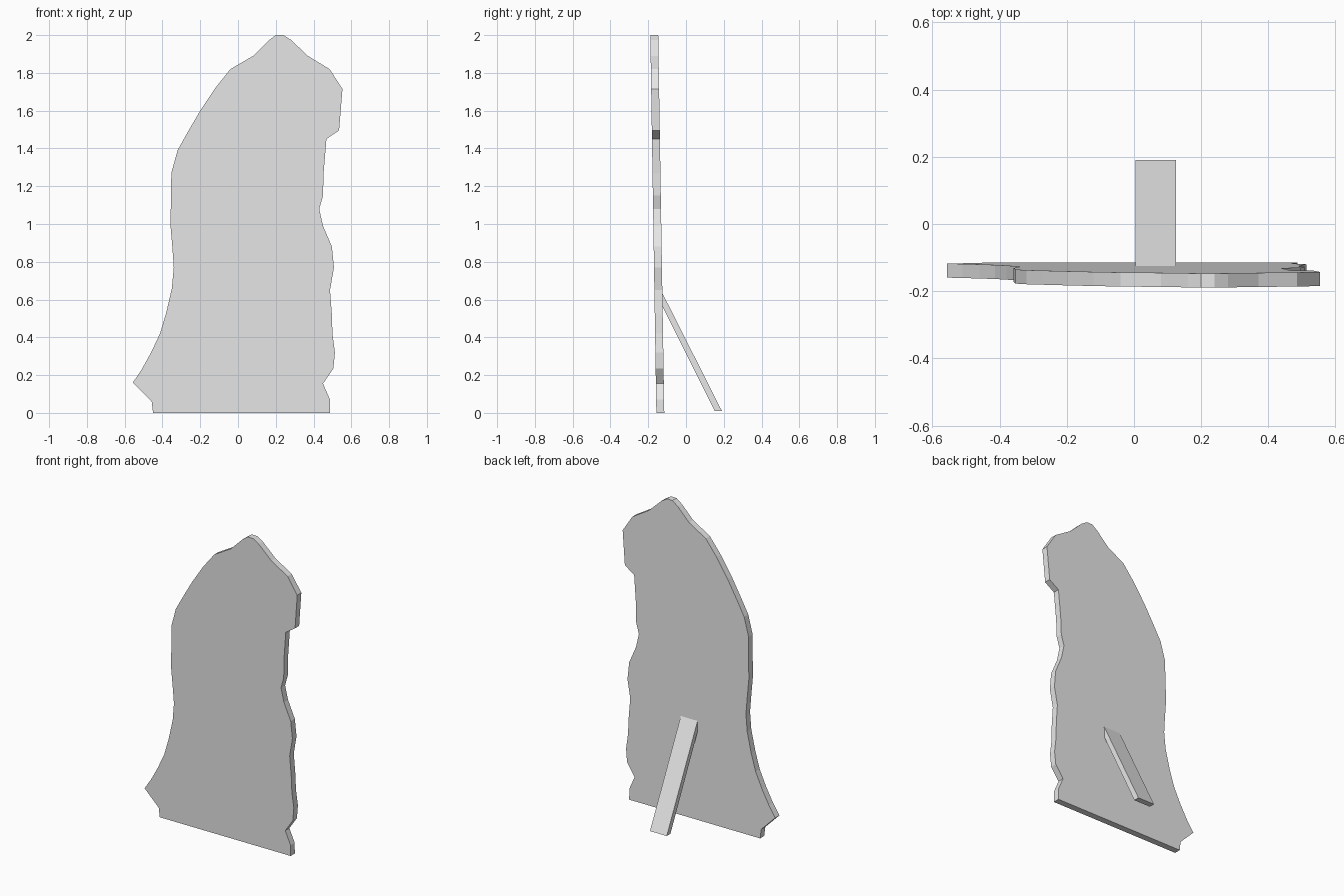
import bpy
import bmesh

default_cube = bpy.data.objects.get("Cube")
if default_cube:
    bpy.data.objects.remove(default_cube, do_unlink=True)


def make_material(name, color):
    material = bpy.data.materials.new(name)
    material.use_nodes = True
    material.diffuse_color = color
    shader = material.node_tree.nodes["Principled BSDF"]
    shader.inputs["Base Color"].default_value = color
    return material


def extrude_outline(name, outline, offset, material):
    """Build a flat-faced slab by extruding a closed 3D outline by an offset."""
    mesh = bpy.data.meshes.new(name)
    bm = bmesh.new()
    face = bm.faces.new([bm.verts.new(point) for point in outline])
    extruded = bmesh.ops.extrude_face_region(bm, geom=[face], use_keep_orig=True)
    moved = [item for item in extruded["geom"] if isinstance(item, bmesh.types.BMVert)]
    bmesh.ops.translate(bm, verts=moved, vec=offset)
    bmesh.ops.recalc_face_normals(bm, faces=bm.faces)
    bm.to_mesh(mesh)
    bm.free()
    mesh.materials.append(material)
    slab = bpy.data.objects.new(name, mesh)
    bpy.context.collection.objects.link(slab)
    return slab


grey = make_material("plain_grey", (0.8, 0.8, 0.8, 1))

# Standing panel: silhouette edges as (x, z), each side from bottom to top
right_edge = [
    (-.45, 0), (-.457, .06), (-.557, .16), (-.51, .23), (-.46, .32),
    (-.413, .42), (-.38, .53), (-.35, .66), (-.34, .77), (-.347, .87),
    (-.358, 1), (-.355, 1.12), (-.353, 1.27), (-.32, 1.39), (-.27, 1.48),
    (-.2, 1.6), (-.12, 1.72), (-.04, 1.82), (.08, 1.89), (.16, 1.97), (.2, 2),
]
left_edge = [
    (.487, 0), (.487, .07), (.45, .155), (.505, .235), (.513, .32),
    (.5, .42), (.497, .52), (.487, .65), (.508, .77), (.497, .88),
    (.45, .99), (.43, 1.08), (.45, 1.15), (.453, 1.27), (.468, 1.45),
    (.535, 1.495), (.553, 1.715), (.485, 1.82), (.37, 1.89), (.28, 1.975),
    (.24, 2),
]
foot_y = -.157
lean = -.016
thickness = .042
panel_outline = [(x, foot_y + lean * z, z) for x, z in right_edge + left_edge[::-1]]
extrude_outline("standing_panel", panel_outline, (0, thickness, 0), grey)

# Rear prop: slanted strut reaching from the floor into the panel's back
strut_side = [(.152, .01), (.19, .01), (-.128, .64), (-.128, .57)]
strut_outline = [(.005, y, z) for y, z in strut_side]
extrude_outline("rear_strut", strut_outline, (.12, 0, 0), grey)
